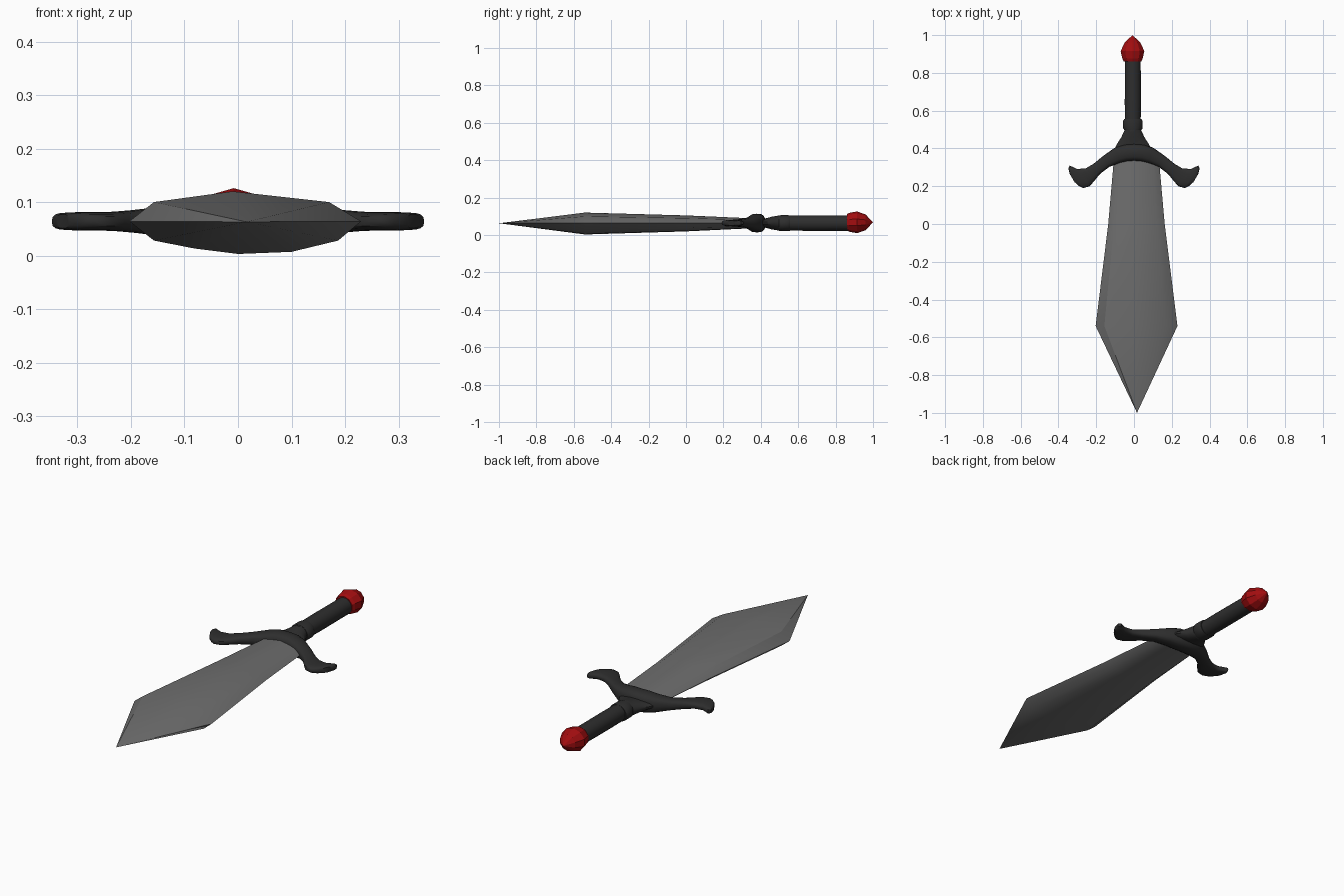
import bpy, bmesh, math
from mathutils import Vector

if "Cube" in bpy.data.objects:
    bpy.data.objects.remove(bpy.data.objects["Cube"])


def material(name, rgb):
    m = bpy.data.materials.new(name)
    m.diffuse_color = (*rgb, 1)
    m.use_nodes = True
    m.node_tree.nodes["Principled BSDF"].inputs["Base Color"].default_value = m.diffuse_color
    return m


steel = material("grey steel", (0.155, 0.155, 0.155))
dark = material("dark iron", (0.027, 0.027, 0.027))
red = material("deep red", (0.36, 0.004, 0.005))
ZC = 0.064  # height of the sword's centre plane


def loft(name, rings, mat, angle=None):
    """Skin a list of equal-length rings; a one-point ring makes a tip."""
    bm = bmesh.new()
    loops = [[bm.verts.new(p) for p in r] for r in rings]
    for a, b in zip(loops, loops[1:]):
        n = max(len(a), len(b))
        for i in range(n):
            j = (i + 1) % n
            if len(a) == 1:
                bm.faces.new((a[0], b[j], b[i]))
            elif len(b) == 1:
                bm.faces.new((a[i], a[j], b[0]))
            else:
                bm.faces.new((a[i], a[j], b[j], b[i]))
    for end in (loops[0], loops[-1]):
        if len(end) > 2:
            bm.faces.new(end)
    bmesh.ops.recalc_face_normals(bm, faces=bm.faces)
    me = bpy.data.meshes.new(name)
    bm.to_mesh(me)
    bm.free()
    ob = bpy.data.objects.new(name, me)
    bpy.context.collection.objects.link(ob)
    me.materials.append(mat)
    if angle:
        bpy.ops.object.select_all(action='DESELECT')
        ob.select_set(True)
        bpy.context.view_layer.objects.active = ob
        bpy.ops.object.shade_smooth_by_angle(angle=math.radians(angle))
    return ob


def lathe(name, stations, mat, sides, cx=-0.006, cz=ZC, angle=None):
    """Sections along y given as (y, x radius, z radius)."""
    rings = []
    for y, rx, rz in stations:
        if rx == 0:
            rings.append([(cx, y, cz)])
        else:
            rings.append([(cx + rx * math.cos(t), y, cz + rz * math.sin(t))
                          for t in (2 * math.pi * (i + 0.5) / sides for i in range(sides))])
    return loft(name, rings, mat, angle)


# Blade: lens section at the widest point, scaled towards the guard, with a point
section = [(-0.203, 0.0), (-0.157, 0.036), (-0.01, 0.056), (0.17, 0.036), (0.23, 0.0),
           (0.187, -0.036), (0.10, -0.057), (0.0, -0.061), (-0.08, -0.051), (-0.157, -0.036)]


def blade_ring(y, wide, thick):
    return [(0.012 + (x - 0.012) * wide, y, ZC + z * thick) for x, z in section]


loft("blade", [[(0.016, -1.0, 0.063)], blade_ring(-0.54, 1, 1), blade_ring(0.0, 0.69, 0.73),
               blade_ring(0.37, 0.54, 0.44)], steel, 30)

# Guard: (upper edge x, y, lower edge x, y, half thickness), mirrored about x = 0
half = [(0, 0.425, 0, 0.333, 0.050), (0.05, 0.421, 0.04, 0.330, 0.049),
        (0.10, 0.405, 0.075, 0.322, 0.040),
        (0.16, 0.363, 0.13, 0.303, 0.027), (0.215, 0.318, 0.18, 0.265, 0.021),
        (0.255, 0.295, 0.21, 0.228, 0.018), (0.30, 0.291, 0.235, 0.200, 0.017),
        (0.34, 0.309, 0.268, 0.190, 0.017), (0.348, 0.295, 0.290, 0.200, 0.016),
        (0.340, 0.265, 0.315, 0.222, 0.013)]


def guard_ring(ux, uy, lx, ly, h):
    mid, arm = Vector((ux + lx, uy + ly, 2 * ZC)) / 2, Vector((ux - lx, uy - ly, 0)) / 2
    ring = []
    for i in range(16):
        c, s = math.cos(math.pi * i / 8), math.sin(math.pi * i / 8)
        k = 0.7  # below 1 squares off the ellipse
        ring.append(mid + arm * math.copysign(abs(c) ** k, c)
                    + Vector((0, 0, h * math.copysign(abs(s) ** k, s))))
    return ring


mirrored = [(-a, b, -c, d, h) for a, b, c, d, h in reversed(half[1:])]
loft("guard", [guard_ring(*s) for s in mirrored + half], dark, 40)

# Flared neck between guard and handle, the handle and its collar
lathe("neck", [(0.39, 0.10, 0.022), (0.42, 0.088, 0.024), (0.46, 0.062, 0.035),
               (0.505, 0.041, 0.042)], dark, 16, angle=40)
lathe("handle", [(0.49, 0.041, 0.041), (0.64, 0.044, 0.042), (0.88, 0.042, 0.042)],
      dark, 16, angle=40)
lathe("collar", [(0.498, 0.047, 0.042), (0.508, 0.053, 0.043), (0.545, 0.053, 0.043),
                 (0.555, 0.047, 0.042)], dark, 16, angle=40)

# Faceted pommel gem
lathe("pommel", [(0.86, 0.048, 0.044), (0.875, 0.056, 0.051), (0.915, 0.066, 0.058),
                 (0.96, 0.044, 0.042), (1.0, 0, 0)], red, 10, cx=-0.008, cz=0.068)
